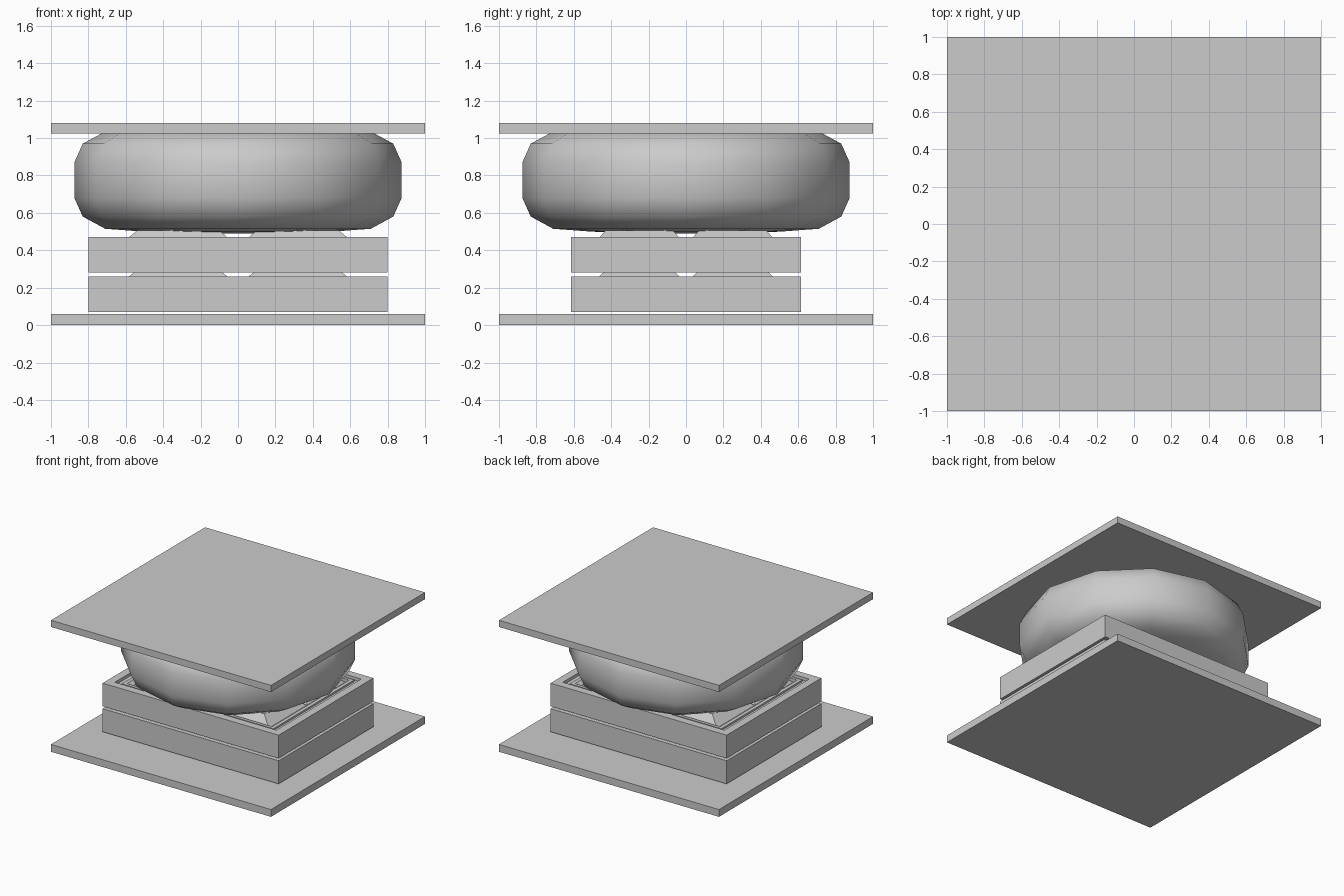
import bpy, bmesh, math

if "Cube" in bpy.data.objects:
    bpy.data.objects.remove(bpy.data.objects["Cube"])


def new_object(name, bm, smooth=False):
    bmesh.ops.recalc_face_normals(bm, faces=bm.faces[:])
    me = bpy.data.meshes.new(name)
    bm.to_mesh(me)
    bm.free()
    ob = bpy.data.objects.new(name, me)
    bpy.context.collection.objects.link(ob)
    for p in me.polygons:
        p.use_smooth = smooth
    return ob


def rect_loft(bm, rings, cx=0, cy=0, cap_first=True):
    """Stack of rectangular rings (half x, half y, z) joined by faces."""
    loops = [[bm.verts.new((cx + sx * hx, cy + sy * hy, z))
              for sx, sy in ((-1, -1), (1, -1), (1, 1), (-1, 1))]
             for hx, hy, z in rings]
    for a, b in zip(loops, loops[1:]):
        for i in range(4):
            j = (i + 1) % 4
            bm.faces.new((a[i], a[j], b[j], b[i]))
    if cap_first:
        bm.faces.new(loops[0][::-1])
    bm.faces.new(loops[-1])


# Base and top plates
for name, z0, z1 in (("base_plate", 0, 0.06), ("top_plate", 1.025, 1.08)):
    bm = bmesh.new()
    rect_loft(bm, [(1, 1, z0), (1, 1, z1)])
    new_object(name, bm)

# Two stacked trays: stepped rim, recessed floor and four raised pads
for name, z0 in (("lower_tray", 0.07), ("upper_tray", 0.28)):
    top = z0 + 0.19
    bm = bmesh.new()
    rect_loft(bm, [(0.80, 0.615, z0), (0.80, 0.615, top),
                   (0.735, 0.55, top), (0.735, 0.55, top - 0.025),
                   (0.69, 0.525, top - 0.025), (0.69, 0.525, top - 0.01),
                   (0.66, 0.50, top - 0.01), (0.63, 0.50, top - 0.035)])
    for sx in (-1, 1):
        for sy in (-1, 1):
            rect_loft(bm, [(0.305, 0.245, top - 0.035), (0.22, 0.18, top + 0.035)],
                      sx * 0.32, sy * 0.25, cap_first=False)
    new_object(name, bm)

# Rounded twelve-sided cushion, revolved from a half profile
half = [(0.27, 0.285), (0.51, 0.275), (0.71, 0.26), (0.83, 0.195), (0.875, 0.095)]
profile = [(r, -h) for r, h in half] + [(r, h) for r, h in reversed(half)]
bm = bmesh.new()
rings = [[bm.verts.new((r * math.cos(k * math.pi / 6), r * math.sin(k * math.pi / 6), 0.775 + h))
          for k in range(12)] for r, h in profile]
for a, b in zip(rings, rings[1:]):
    for i in range(12):
        j = (i + 1) % 12
        bm.faces.new((a[i], a[j], b[j], b[i]))
bm.faces.new(rings[0][::-1])
bm.faces.new(rings[-1])
new_object("round_cushion", bm, smooth=True)
